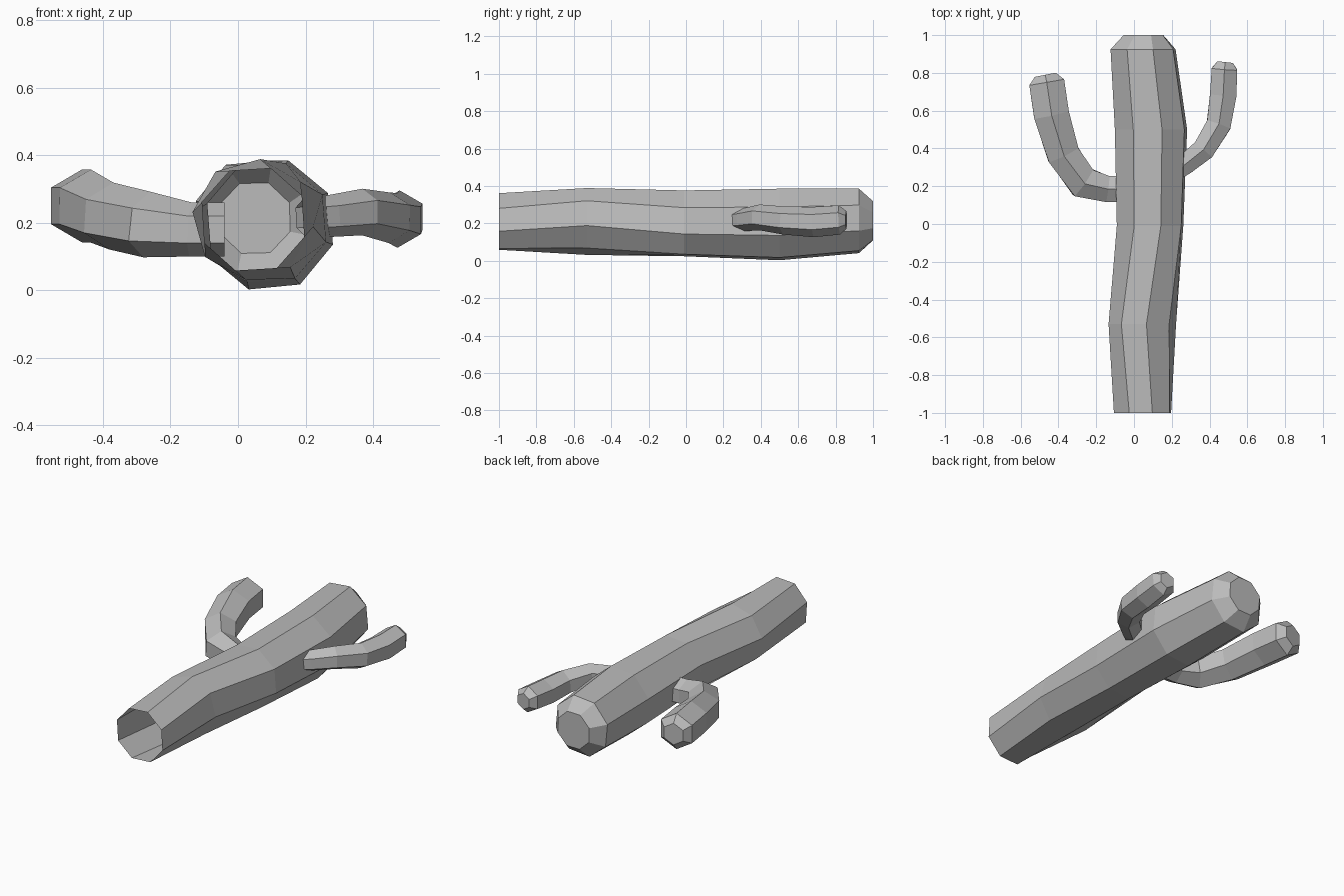
import bpy
import bmesh
import math
from mathutils import Vector

cube = bpy.data.objects.get("Cube")
if cube:
    bpy.data.objects.remove(cube, do_unlink=True)

grey = bpy.data.materials.new("plain_grey")
grey.use_nodes = True
colour = (0.5, 0.5, 0.5, 1)
grey.diffuse_color = colour
grey.node_tree.nodes["Principled BSDF"].inputs["Base Color"].default_value = colour


def stem(name, rings, sides, axis=None):
    """Loft flat-sided rings (centre, radius, turn in degrees); close the tip only."""
    bm = bmesh.new()
    centres = [Vector(r[0]) for r in rings]
    loops = []
    for i, (_, radius, turn) in enumerate(rings):
        # Each ring faces halfway between its neighbouring segments
        before = centres[i] - centres[max(i - 1, 0)]
        after = centres[min(i + 1, len(rings) - 1)] - centres[i]
        along = axis or (before.normalized() + after.normalized()).normalized()
        across = along.cross(Vector((0, 0, 1))).normalized()
        up = across.cross(along)
        loop = []
        for k in range(sides):
            a = math.radians(turn) + math.tau * k / sides
            offset = across * math.cos(a) + up * math.sin(a)
            loop.append(bm.verts.new(centres[i] + offset * radius))
        loops.append(loop)
    for low, high in zip(loops, loops[1:]):
        for k in range(sides):
            n = (k + 1) % sides
            bm.faces.new((low[k], low[n], high[n], high[k]))
    bm.faces.new(loops[-1])
    bmesh.ops.recalc_face_normals(bm, faces=bm.faces)
    mesh = bpy.data.meshes.new(name)
    bm.to_mesh(mesh)
    bm.free()
    mesh.materials.append(grey)
    obj = bpy.data.objects.new(name, mesh)
    bpy.context.collection.objects.link(obj)
    return obj


# Trunk lying along y, open at the front end
stem("trunk", [
    ((0.045, -1.0, 0.21), 0.16, 26),
    ((0.044, -0.53, 0.21), 0.18, 38),
    ((0.085, -0.01, 0.2), 0.185, 27),
    ((0.09, 0.5, 0.194), 0.2, 28),
    ((0.048, 0.925, 0.213), 0.18, 28),
    ((0.05, 1.0, 0.214), 0.112, 24),
], 8, Vector((0, 1, 0)))

# Thicker arm on the right
stem("right_arm", [
    ((-0.04, 0.185, 0.18), 0.08, 30),
    ((-0.14, 0.185, 0.18), 0.08, 30),
    ((-0.27, 0.22, 0.195), 0.098, 30),
    ((-0.375, 0.37, 0.22), 0.1, 30),
    ((-0.437, 0.58, 0.25), 0.108, 30),
    ((-0.462, 0.75, 0.25), 0.108, 30),
    ((-0.47, 0.79, 0.25), 0.065, 30),
], 6)

# Thinner arm on the left
stem("left_arm", [
    ((0.2, 0.27, 0.215), 0.06, 30),
    ((0.27, 0.315, 0.22), 0.062, 30),
    ((0.368, 0.393, 0.232), 0.069, 30),
    ((0.448, 0.525, 0.215), 0.075, 30),
    ((0.472, 0.68, 0.207), 0.081, 30),
    ((0.479, 0.82, 0.218), 0.078, 30),
    ((0.483, 0.857, 0.218), 0.048, 30),
], 6)
